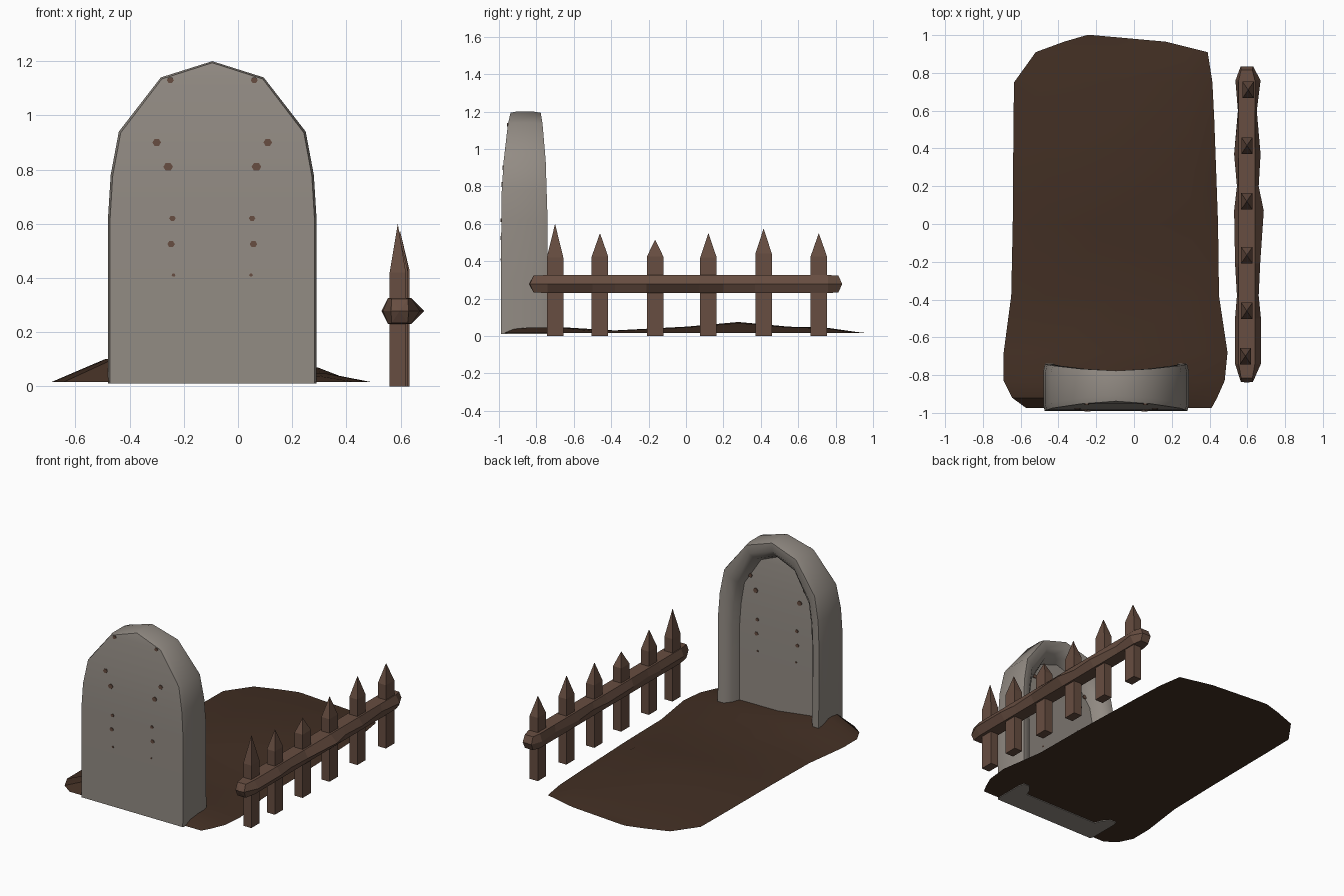
import bpy, bmesh, math
from mathutils import Vector

if "Cube" in bpy.data.objects:
    bpy.data.objects.remove(bpy.data.objects["Cube"])


def material(name, rgb):
    m = bpy.data.materials.new(name)
    m.diffuse_color = (*rgb, 1)
    m.use_nodes = True
    m.node_tree.nodes["Principled BSDF"].inputs["Base Color"].default_value = m.diffuse_color
    return m


STONE = material("grey stone", (0.29, 0.26, 0.23))
WOOD = material("brown wood", (0.135, 0.075, 0.052))
SOIL = material("dark soil", (0.054, 0.028, 0.017))


def finish(name, bm, mat, angle=None):
    bmesh.ops.recalc_face_normals(bm, faces=bm.faces)
    me = bpy.data.meshes.new(name)
    bm.to_mesh(me)
    bm.free()
    me.materials.append(mat)
    if angle is not None:
        me.polygons.foreach_set("use_smooth", [True] * len(me.polygons))
        me.set_sharp_from_angle(angle=math.radians(angle))
    ob = bpy.data.objects.new(name, me)
    bpy.context.collection.objects.link(ob)
    return ob


def lerp_table(table, z):
    for (z0, a), (z1, b) in zip(table, table[1:]):
        if z <= z1:
            return a + (b - a) * max(0, (z - z0) / (z1 - z0))
    return table[-1][1]


def bridge(bm, a, b, closed=True):
    n = len(a)
    for i in range(n if closed else n - 1):
        j = (i + 1) % n
        bm.faces.new((a[i], a[j], b[j], b[i]))


# Gravestone: arched rings from front to the recessed back panel
CX, Z0 = -0.095, 0.01
HALF = [(0.385, Z0), (0.385, 0.3), (0.385, 0.62), (0.375, 0.78), (0.345, 0.94), (0.19, 1.14)]
ARCH = [(-u, z) for u, z in HALF] + [(0, 1.2)] + [(u, z) for u, z in reversed(HALF)]
FRONT = [(0, -0.99), (0.75, -0.987), (0.94, -0.975), (1.14, -0.952), (1.2, -0.938)]
BACK = [(0, -0.737), (0.62, -0.74), (0.94, -0.75), (1.14, -0.767), (1.2, -0.777)]


def arch_ring(bm, sx, sz, table, shift):
    return [bm.verts.new((CX + u * sx, lerp_table(table, z) + shift, Z0 + (z - Z0) * sz))
            for u, z in ARCH]


def cap(bm, ring):
    # horizontal strips across the arch
    n = len(ring)
    for i in range(n // 2 - 1):
        bm.faces.new((ring[i], ring[i + 1], ring[n - 2 - i], ring[n - 1 - i]))
    k = n // 2
    bm.faces.new((ring[k - 1], ring[k], ring[k + 1]))


bm = bmesh.new()
rings = [arch_ring(bm, *r) for r in (
    (0.98, 0.995, FRONT, 0), (1, 1, FRONT, 0.03), (1, 1, BACK, -0.04),
    (0.975, 0.995, BACK, 0), (0.86, 0.95, BACK, 0), (0.77, 0.91, BACK, -0.04),
    (0.72, 0.89, BACK, -0.09))]
for a, b in zip(rings, rings[1:]):
    bridge(bm, a, b, closed=False)
cap(bm, rings[0])
cap(bm, rings[-1])
bm.faces.new([r[0] for r in rings] + [r[-1] for r in reversed(rings)])
finish("gravestone", bm, STONE, 50)

# Small brown stains on the front and on the recessed panel
STAINS = [(0.155, 1.13, 0.013), (0.205, 0.9, 0.016), (0.163, 0.81, 0.018),
          (0.147, 0.62, 0.012), (0.152, 0.525, 0.014), (0.143, 0.41, 0.007)]
bm = bmesh.new()
for u, z, r in STAINS:
    for s in (-1, 1):
        for table, shift in ((FRONT, -0.001), (BACK, -0.09)):
            if table is BACK and z > 1:
                continue
            y = lerp_table(table, z) + shift
            loops = [[bm.verts.new((CX + s * u + r * math.cos(k * math.pi / 3), y + d,
                                    z + 0.9 * r * math.sin(k * math.pi / 3)))
                      for k in range(6)] for d in (-0.003, 0.003)]
            bridge(bm, *loops)
            bm.faces.new(loops[0])
            bm.faces.new(loops[1])
finish("stains", bm, WOOD)

# Grave mound: rows (y, left x, right x, height) along the grave
ROWS = [(-0.975, -0.57, 0.41, 0.015), (-0.92, -0.645, 0.44, 0.04), (-0.83, -0.69, 0.48, 0.05),
        (-0.68, -0.69, 0.495, 0.048), (-0.38, -0.65, 0.45, 0.03), (0, -0.642, 0.445, 0.05),
        (0.28, -0.64, 0.435, 0.075), (0.55, -0.638, 0.425, 0.05), (0.75, -0.635, 0.415, 0.045),
        (0.91, -0.52, 0.39, 0.022), (0.965, -0.37, 0.17, 0.016), (1.0, -0.25, -0.22, 0.015)]
bm = bmesh.new()
grid = []
for y, xl, xr, h in ROWS:
    row = []
    for t, k in ((0, 0), (0.17, 0.8), (0.5, 1), (0.87, 0.9), (1, 0)):
        z = 0.015 + (h - 0.015) * k
        if t == 0.17 and -0.93 < y < -0.8:
            z = 0.1                       # soil heaped against the stone
        row.append(bm.verts.new((xl + (xr - xl) * t, y, z)))
    grid.append(row)
for a, b in zip(grid, grid[1:]):
    bridge(bm, a, b, closed=False)
bm.faces.new(grid[0] + [r[-1] for r in grid[1:-1]] + grid[-1][::-1]
             + [r[0] for r in grid[-2:0:-1]])
finish("grave_mound", bm, SOIL, 30)

# Fence rail: rough six-sided beam, (y, left x, right x) of its widest edge
EDGE = [(-0.74, 0.535, 0.672), (-0.5, 0.535, 0.672), (-0.38, 0.545, 0.66), (-0.21, 0.535, 0.668),
        (0.07, 0.53, 0.687), (0.2, 0.545, 0.66), (0.37, 0.53, 0.67), (0.6, 0.55, 0.65),
        (0.76, 0.537, 0.67)]


def rail_ring(bm, y, xl, xr, c=0.597, w=0.043, hz=0.048, push=0):
    pts = [(c - w, hz), (c + w, hz), (xr, 0), (c + w, -hz), (c - w, -hz), (xl, 0)]
    return [bm.verts.new((x, y + push * (z == 0), 0.278 + z)) for x, z in pts]


bm = bmesh.new()
rings = [rail_ring(bm, -0.815, 0.565, 0.63, w=0.03, hz=0.045, push=-0.02)]
rings += [rail_ring(bm, *e) for e in EDGE]
rings += [rail_ring(bm, 0.815, 0.565, 0.63, w=0.03, hz=0.045, push=0.02)]
for a, b in zip(rings, rings[1:]):
    bridge(bm, a, b)
for end, y in ((rings[0], -0.84), (rings[-1], 0.835)):
    tip = bm.verts.new((0.597, y, 0.278))
    for i in range(6):
        bm.faces.new((end[i], end[(i + 1) % 6], tip))
finish("fence_rail", bm, WOOD)

# Fence pickets: square posts with pyramid points (y, x, shoulder, tip)
PICKETS = [(-0.7, 0.59, 0.42, 0.6), (-0.46, 0.597, 0.425, 0.55), (-0.165, 0.597, 0.425, 0.515),
           (0.12, 0.597, 0.42, 0.55), (0.415, 0.598, 0.44, 0.575), (0.71, 0.604, 0.425, 0.55)]
for n, (y, x, shoulder, top) in enumerate(PICKETS):
    bm = bmesh.new()
    loops = [[bm.verts.new((x + sx * 0.03, y + sy * 0.044, z))
              for sx, sy in ((-1, -1), (1, -1), (1, 1), (-1, 1))] for z in (0, shoulder)]
    bridge(bm, *loops)
    bm.faces.new(loops[0])
    tip = bm.verts.new((x, y, top))
    for i in range(4):
        bm.faces.new((loops[1][i], loops[1][(i + 1) % 4], tip))
    finish(f"fence_picket_{n + 1}", bm, WOOD)
